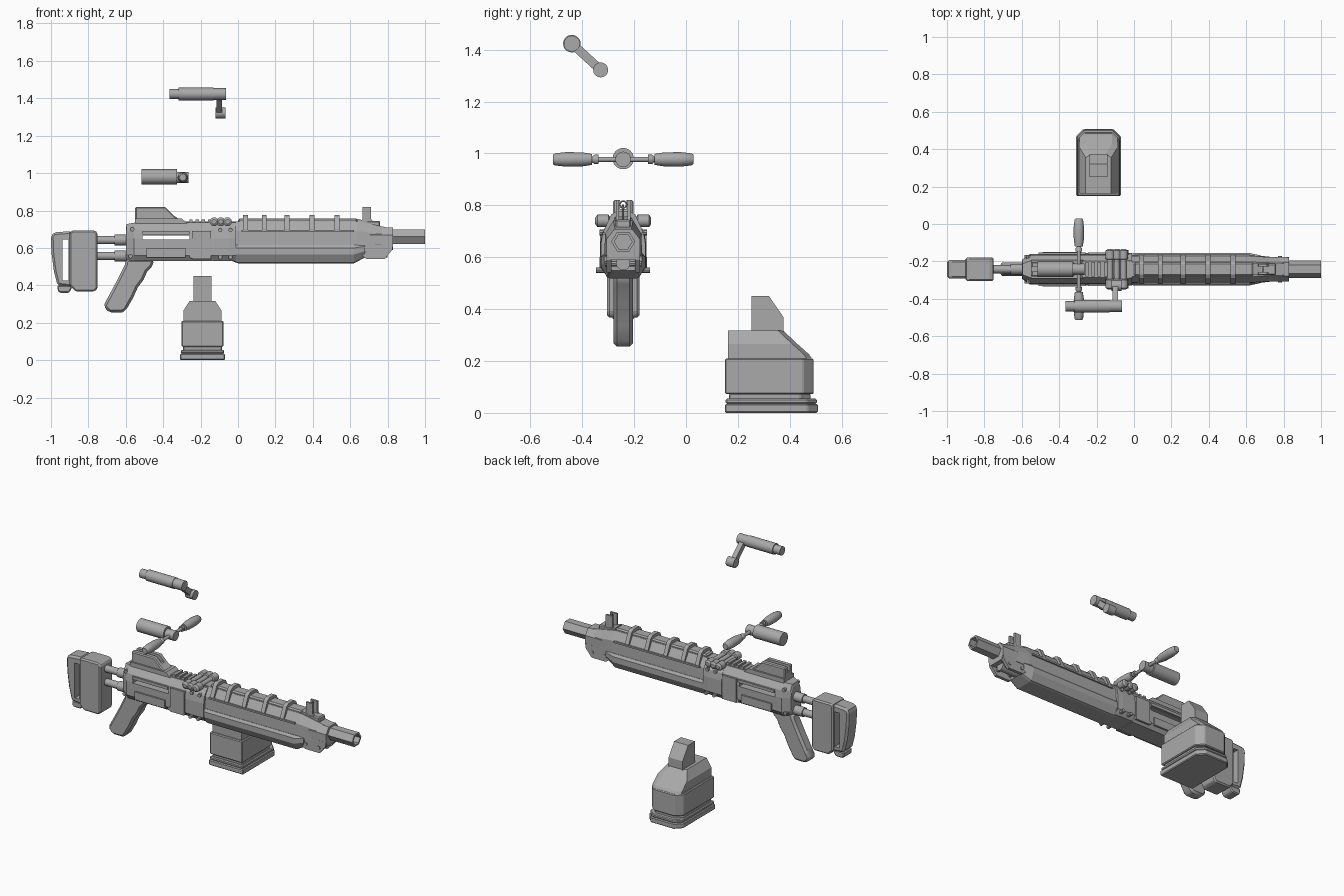
import bpy, bmesh, math
from mathutils import Vector, Matrix

if "Cube" in bpy.data.objects:
    bpy.data.objects.remove(bpy.data.objects["Cube"], do_unlink=True)

GREY = (0.4, 0.4, 0.4, 1)
mat = bpy.data.materials.new("gunmetal_grey")
mat.use_nodes = True
mat.diffuse_color = GREY
mat.node_tree.nodes["Principled BSDF"].inputs["Base Color"].default_value = GREY
MID = -0.242   # centre line of the rifle in y


def finish(name, bm, bevel=0, smooth=False):
    bmesh.ops.recalc_face_normals(bm, faces=bm.faces)
    mesh = bpy.data.meshes.new(name)
    bm.to_mesh(mesh)
    bm.free()
    mesh.materials.append(mat)
    ob = bpy.data.objects.new(name, mesh)
    bpy.context.collection.objects.link(ob)
    bpy.ops.object.select_all(action="DESELECT")
    bpy.context.view_layer.objects.active = ob
    ob.select_set(True)
    if bevel:
        mod = ob.modifiers.new("bevel", "BEVEL")
        mod.width, mod.segments, mod.limit_method = bevel, 1, "ANGLE"
        bpy.ops.object.modifier_apply(modifier="bevel")
    if smooth:
        bpy.ops.object.shade_smooth_by_angle(angle=math.radians(35))
    return ob


def skin(name, rings, **kw):
    """Closed solid through a row of matching rings of points."""
    bm = bmesh.new()
    rows = [[bm.verts.new(p) for p in ring] for ring in rings]
    n = len(rows[0])
    for a, b in zip(rows, rows[1:]):
        for i in range(n):
            bm.faces.new((a[i], a[(i + 1) % n], b[(i + 1) % n], b[i]))
    bm.faces.new(rows[0])
    bm.faces.new(rows[-1])
    return finish(name, bm, **kw)


def slab(name, profile, half, y=MID, **kw):
    """Side profile in x, z given thickness across y."""
    return skin(name, [[(x, y + s * half, z) for x, z in profile] for s in (-1, 1)], **kw)


def hull(name, section, stations, **kw):
    """Mirrored half section in y, z lofted along x; station = x, width scale, z scale."""
    full = section + [(-y, z) for y, z in reversed(section)]
    zc = 0.63
    return skin(name, [[(x, MID + y * w, zc + (z - zc) * h) for y, z in full]
                       for x, w, h in stations], **kw)


def box(name, x0, x1, y0, y1, z0, z1, **kw):
    return slab(name, [(x0, z0), (x1, z0), (x1, z1), (x0, z1)], (y1 - y0) / 2, (y0 + y1) / 2, **kw)


def lathe(name, start, end, steps, sides=20, turn=0, smooth=True):
    """Turned part; steps are (fraction along, radius)."""
    a, b = Vector(start), Vector(end)
    q = (b - a).to_track_quat("Z", "Y")
    rings = []
    for t, r in steps:
        ring = [2 * math.pi * i / sides + turn for i in range(sides)]
        rings.append([a.lerp(b, t) + q @ Vector((r * math.cos(g), r * math.sin(g), 0)) for g in ring])
    return skin(name, rings, smooth=smooth)


def rod(name, start, end, r, sides=16, **kw):
    return lathe(name, start, end, [(0, r), (1, r)], sides, **kw)


def cut(ob, cutter):
    mod = ob.modifiers.new("cut", "BOOLEAN")
    mod.operation, mod.object, mod.solver = "DIFFERENCE", cutter, "EXACT"
    bpy.ops.object.select_all(action="DESELECT")
    bpy.context.view_layer.objects.active = ob
    ob.select_set(True)
    bpy.ops.object.modifier_apply(modifier="cut")
    bpy.data.objects.remove(cutter, do_unlink=True)


# Receiver with a slot right through it
body = [(.045, .735), (.075, .695), (.082, .65), (.082, .56), (.06, .53)]
receiver = hull("receiver", body, [(-.6, .6, .75), (-.595, .65, .93), (-.555, 1, 1), (-.14, 1, 1)])
cut(receiver, box("slot_cutter", -.51, -.26, -.5, 0, .645, .667))
hull("receiver_front", body, [(-.14, 1.06, .96), (-.132, 1.08, 1), (-.045, 1.08, 1), (-.01, 1.05, 1)])
for s in (-1, 1):
    box("receiver_lower_plate", -.49, -.28, MID + s * .086 - .006, MID + s * .086 + .006, .55, .6)
    box("receiver_upper_plate", -.51, -.26, MID + s * .084 - .005, MID + s * .084 + .005, .672, .69)
    box("receiver_joint_plate", -.245, -.145, MID + s * .084 - .006, MID + s * .084 + .006, .54, .69)
for x, z in [(-.565, .7), (-.575, .555), (-.25, .555), (-.095, .695), (-.095, .55), (-.04, .695), (-.04, .55)]:
    w = .075 if z > .69 or x < -.57 else .088
    w += .016 if x > -.1 else 0
    rod("receiver_screw", (x, MID - w, z), (x, MID + w, z), .011, 8)

# Rear sight, small rail and cross rollers
slab("rear_sight_base", [(-.55, .73), (-.27, .73), (-.30, .757), (-.55, .757)], .05)
sight = slab("rear_sight", [(-.55, .75), (-.31, .75), (-.345, .775), (-.39, .82), (-.55, .82)], .04, bevel=.006)
cut(sight, box("notch_cutter", -.6, -.3, MID - .012, MID + .012, .785, .9))
box("top_rail", -.28, -.01, MID - .035, MID + .035, .725, .742)
for i in range(4):
    x = -.26 + i * .033
    box("rail_tooth", x, x + .018, MID - .04, MID + .04, .735, .752)
for x in (-.128, -.092, -.056):
    lathe("cross_roller", (x, MID - .108, .74), (x, MID + .108, .74),
          [(0, .012), (.04, .024), (.24, .024), (.26, .016), (.74, .016), (.76, .024), (.96, .024), (1, .012)], 12)

# Handguard: upper shroud, lower forend and bands
shroud = [(.038, .742), (.07, .69), (.073, .6)]
hull("handguard_upper", shroud, [(-.01, 1, 1), (.64, 1, 1), (.72, .92, .85), (.83, .8, .65)])
box("handguard_top_rib", 0, .64, MID - .036, MID + .036, .73, .757, bevel=.008)
slab("rib_nose", [(.64, .7), (.64, .755), (.68, .745), (.78, .705), (.78, .69)], .03)
forend = [(.075, .615), (.086, .6), (.086, .565), (.062, .522), (.05, .518)]
hull("handguard_lower", forend, [(-.03, .97, .9), (0, 1, 1), (.62, 1, 1), (.68, .85, .72)])
band = [(.028, .776), (.046, .765), (.076, .7), (.076, .685), (.03, .7)]
for x in (.04, .14, .262, .395, .53):
    hull("handguard_band", band, [(x - .013, 1, 1), (x + .013, 1, 1)])
for s in (-1, 1):
    box("handguard_side_strip", .02, .62, MID + s * .075 - .005, MID + s * .075 + .005, .685, .695)

# Muzzle block, lower gas tube and hollow hexagonal barrel
muzzle = [(.035, .708), (.064, .67), (.064, .62), (.05, .59)]
hull("muzzle_block", muzzle, [(.65, 1.05, 1), (.83, 1, 1)])
rod("gas_tube", (.6, MID, .577), (.8, MID, .577), .027)
for s in (-1, 1):
    slab("muzzle_cheek", [(.655, .62), (.66, .56), (.685, .542), (.785, .542), (.825, .59), (.83, .62)],
         .01, MID + s * .055)
for x in (.69, .78):
    rod("muzzle_screw", (x, MID - .07, .575), (x, MID + .07, .575), .011, 8)
barrel = rod("barrel", (.8, MID, .66), (1, MID, .66), .044, 6, smooth=False)
# Keep the hexagon's corners to the sides
hexagon = [(.043 * math.cos(k * math.pi / 3), .038 / .866 * math.sin(k * math.pi / 3)) for k in range(6)]
bpy.data.objects.remove(barrel, do_unlink=True)
barrel = skin("barrel", [[(x, MID + a * 1.08, .66 + b) for a, b in hexagon] for x in (.8, 1)])
cut(barrel, skin("bore_cutter", [[(x, MID + a * .8, .66 + b * .74) for a, b in hexagon] for x in (.88, 1.1)]))

# Front sight: two posts round a ring
box("front_sight_base", .655, .76, MID - .03, MID + .03, .7, .745, bevel=.006)
for s in (-1, 1):
    slab("front_sight_post", [(.655, .72), (.735, .72), (.712, .755), (.712, .82), (.665, .82), (.665, .755)],
         .006, MID + s * .022)
bpy.ops.mesh.primitive_torus_add(location=(.69, MID, .803), rotation=(0, math.pi / 2, 0), major_radius=.013,
                                 minor_radius=.003, major_segments=16, minor_segments=6)
ring = bpy.context.object
ring.name = "front_sight_ring"
ring.data.materials.append(mat)
rod("front_sight_pin", (.69, MID, .74), (.69, MID, .803), .004, 8)

# Shoulder stock on two rods
rod("upper_stock_rod", (-.78, MID, .642), (-.59, MID, .642), .022)
rod("lower_stock_rod", (-.78, MID, .557), (-.59, MID, .557), .022)
for z in (.642, .557):
    rod("stock_rod_collar", (-.66, MID, z), (-.59, MID, z), .029)
slab("stock_block", [(-.9, .4), (-.87, .368), (-.765, .368), (-.75, .385), (-.75, .68), (-.765, .693),
                     (-.89, .693), (-.9, .68)], .062, bevel=.024)
pad = slab("butt_pad", [(-.965, .4), (-.89, .39), (-.89, .69), (-.985, .683), (-1, .665), (-.998, .58), (-.985, .48)],
           .05, bevel=.016)
cut(pad, box("slot_cutter", -.938, -.905, -.5, 0, .425, .645))
slab("stock_foot", [(-.965, .375), (-.955, .36), (-.905, .36), (-.89, .38), (-.89, .4), (-.965, .4)], .042, bevel=.006)

# Pistol grip
slab("grip", [(-.6, .54), (-.45, .54), (-.455, .505), (-.485, .475), (-.505, .43), (-.535, .39), (-.56, .335), (-.6, .265),
              (-.62, .255), (-.69, .255), (-.72, .29), (-.69, .345), (-.645, .43), (-.605, .51)],
     .037, bevel=.013, smooth=True)

# Loose ammunition box
MX = -.19


def tray(name, hw, y0, y1, z0, z1, c=.04):
    corners = [(hw, y0), (hw, y1 - c), (hw - c, y1), (c - hw, y1), (-hw, y1 - c), (-hw, y0)]
    return skin(name, [[(MX + x, y, z) for x, y in corners] for z in (z0, z1)], bevel=.005)


tray("box_base", .12, .15, .508, 0, .035)
tray("box_base_lip", .116, .153, .504, .035, .055)
tray("box_neck_in", .105, .165, .48, .05, .075)
tray("box_body", .113, .15, .492, .072, .21)
# Shoulders narrow in x and slope away in y
ring_steps = [(.21, .102, .102, .485), (.225, .102, .102, .475), (.265, .102, .102, .43), (.317, .068, .068, .375)]
skin("box_shoulders", [[(MX - w, .162, z), (MX + w, .162, z), (MX + w, y1 - .02, z), (MX + w - .03, y1, z),
                        (MX - w + .03, y1, z), (MX - w, y1 - .02, z)] for z, w, _, y1 in ring_steps])
feed = [(.252, .3), (.375, .3), (.375, .37), (.32, .45), (.252, .45)]
skin("box_feed", [[(MX + s * .049, y, z) for y, z in feed] for s in (-1, 1)])

# Loose charging handle: tube, ball and two side grips
HX, HZ = -.295, .977
rod("handle_tube", (-.515, MID, .98), (-.325, MID, .98), .041, 24)
rod("handle_neck", (-.33, MID, HZ), (-.265, MID, HZ), .03, 20)
for s in (-1, 1):
    lathe("handle_grip", (HX, MID + s * .02, HZ), (HX, MID + s * .271, HZ),
          [(0, .01), (.3, .01), (.3, .018), (.36, .018), (.4, .011), (.4, .021), (.55, .027), (.8, .028), (.97, .023), (1, .018)])

# Loose crank: grip, hubs and arm
top, low = Vector((-.1, -.44, 1.423)), Vector((-.1, -.329, 1.322))
lathe("crank_grip", (-.366, top.y, top.z), (-.13, top.y, top.z), [(0, .027), (.2, .027), (.2, .034), (1, .034)])
rod("crank_top_hub", (-.135, top.y, top.z), (-.065, top.y, top.z), .031)
rod("crank_low_hub", (-.12, low.y, low.z), (-.067, low.y, low.z), .029)
side = (low - top).cross(Vector((1, 0, 0))).normalized() * .017
skin("crank_arm", [[p + Vector((dx, 0, 0)) + side * s for dx, s in ((-.015, -1), (.015, -1), (.015, 1), (-.015, 1))]
                   for p in (top, low)])
